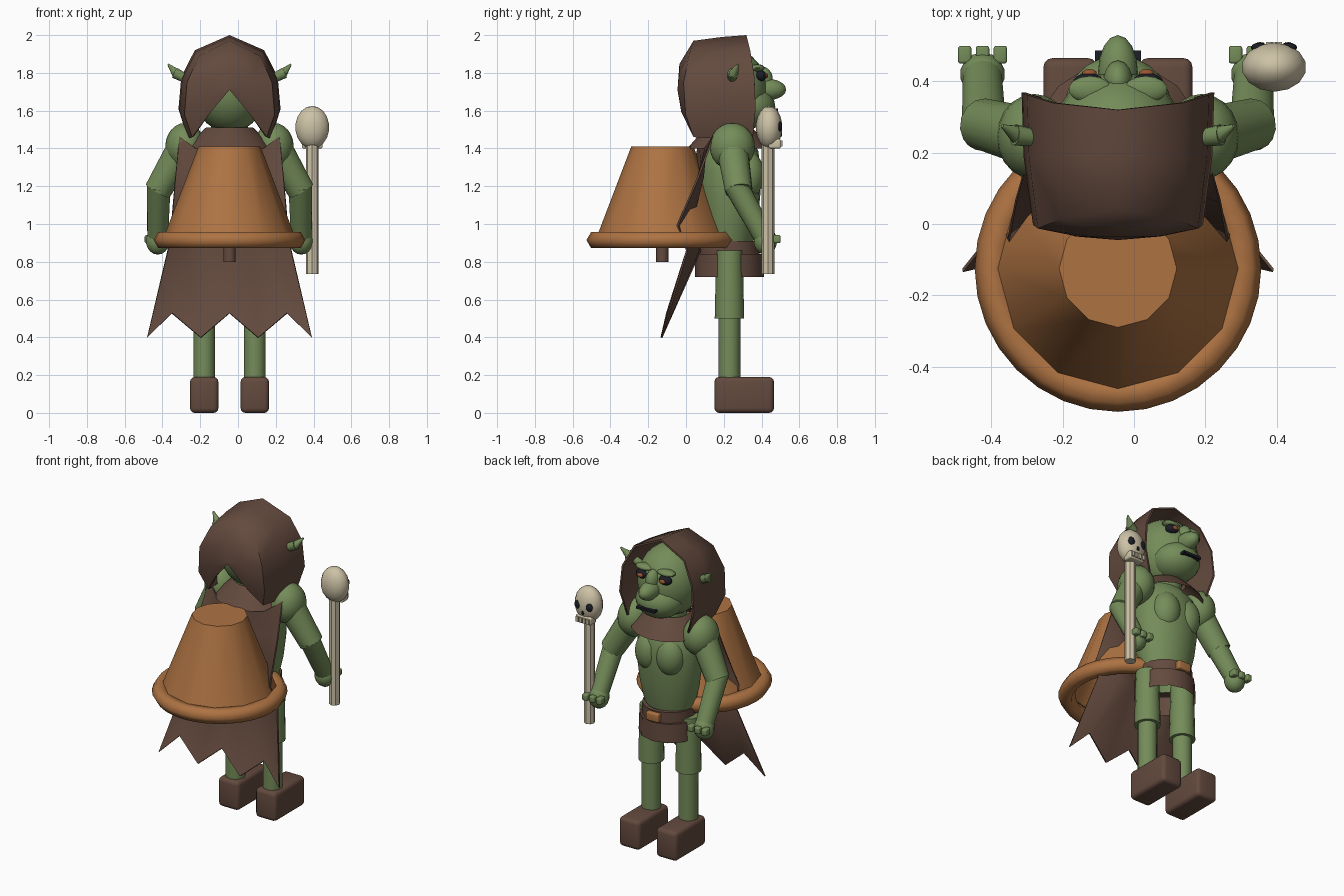
import bpy, bmesh, math
from mathutils import Vector, Matrix

if "Cube" in bpy.data.objects:
    bpy.data.objects.remove(bpy.data.objects["Cube"])

C = -0.045   # centre line of the body
Y = 0.23     # depth of the body axis


def material(name, rgb):
    m = bpy.data.materials.new(name)
    m.use_nodes = True
    m.diffuse_color = (*rgb, 1)
    m.node_tree.nodes["Principled BSDF"].inputs["Base Color"].default_value = (*rgb, 1)
    return m


SKIN = material("green_skin", (0.175, 0.262, 0.1))
CLOTH = material("brown_cloth", (0.125, 0.068, 0.048))
COPPER = material("copper", (0.42, 0.17, 0.055))
BONE = material("bone", (0.61, 0.54, 0.38))
BLACK = material("black", (0.012, 0.013, 0.02))
IRIS = material("orange_iris", (0.32, 0.09, 0.03))


def finish(name, bm, mat, angle=40):
    """Turn a bmesh into an object, smooth except at sharp edges."""
    bmesh.ops.recalc_face_normals(bm, faces=bm.faces)
    for f in bm.faces:
        f.smooth = True
    for e in bm.edges:
        e.smooth = len(e.link_faces) == 2 and e.calc_face_angle(0) < math.radians(angle)
    me = bpy.data.meshes.new(name)
    bm.to_mesh(me)
    bm.free()
    me.materials.append(mat)
    ob = bpy.data.objects.new(name, me)
    bpy.context.scene.collection.objects.link(ob)
    return ob


def ball(name, loc, size, mat, seg=20):
    bm = bmesh.new()
    bmesh.ops.create_uvsphere(bm, u_segments=seg, v_segments=seg // 2 + 2, radius=1)
    bmesh.ops.transform(bm, matrix=Matrix.LocRotScale(Vector(loc), None, Vector(size)), verts=bm.verts)
    return finish(name, bm, mat)


def box(name, loc, size, mat, bevel=0.0):
    bm = bmesh.new()
    bmesh.ops.create_cube(bm, size=1)
    bmesh.ops.transform(bm, matrix=Matrix.LocRotScale(Vector(loc), None, Vector(size)), verts=bm.verts)
    if bevel:
        bmesh.ops.bevel(bm, geom=bm.edges[:], offset=bevel, segments=3, profile=0.5, affect='EDGES')
    return finish(name, bm, mat)


def tube(name, a, b, r1, r2, mat, seg=14):
    a, b = Vector(a), Vector(b)
    bm = bmesh.new()
    bmesh.ops.create_cone(bm, cap_ends=True, segments=seg, radius1=r1, radius2=r2, depth=(b - a).length)
    rot = Vector((0, 0, 1)).rotation_difference(b - a)
    bmesh.ops.transform(bm, matrix=Matrix.LocRotScale((a + b) / 2, rot, None), verts=bm.verts)
    return finish(name, bm, mat)


def lathe(name, centre, profile, mat, seg=16, squash=1.0, closed=False, cap_top=False, angle=40):
    """Stack rings of (radius, height) around a vertical axis."""
    bm = bmesh.new()
    rings = []
    for r, z in profile:
        rings.append([bm.verts.new((centre[0] + r * math.cos(i * math.tau / seg),
                                    centre[1] + squash * r * math.sin(i * math.tau / seg), z))
                      for i in range(seg)])
    pairs = list(zip(rings, rings[1:])) + ([(rings[-1], rings[0])] if closed else [])
    for lo, hi in pairs:
        for i in range(seg):
            j = (i + 1) % seg
            bm.faces.new((lo[i], lo[j], hi[j], hi[i]))
    if cap_top:
        bm.faces.new(rings[-1])
    return finish(name, bm, mat, angle)


def sheet(name, rows, mat, thickness, angle=60):
    """Join rows of points into a thin cloth surface."""
    bm = bmesh.new()
    grid = [[bm.verts.new(p) for p in row] for row in rows]
    for lo, hi in zip(grid, grid[1:]):
        for i in range(len(lo) - 1):
            bm.faces.new((lo[i], lo[i + 1], hi[i + 1], hi[i]))
    ob = finish(name, bm, mat, angle)
    ob.modifiers.new("cloth_thickness", 'SOLIDIFY').thickness = thickness


# Torso, neck and collar
lathe("torso", (C, Y), [(0.14, 0.84), (0.165, 0.93), (0.19, 1.04), (0.205, 1.16), (0.21, 1.28), (0.19, 1.39),
                        (0.11, 1.47)], SKIN, 20, 0.8, cap_top=True)
tube("neck", (C, Y, 1.4), (C, Y, 1.58), 0.1, 0.1, SKIN)
lathe("collar", (C, Y), [(0.235, 1.4), (0.18, 1.46), (0.125, 1.51)], CLOTH, 16, 0.95)

# Belt, buckle and hip wrap
lathe("belt", (C, Y), [(0.166, 0.83), (0.166, 0.91), (0.14, 0.91)], CLOTH, 18, 0.98)
lathe("hip_wrap", (C, Y), [(0.187, 0.72), (0.183, 0.84), (0.12, 0.84)], CLOTH, 12, 0.98)
box("buckle", (C, Y + 0.168, 0.875), (0.09, 0.04, 0.055), COPPER, 0.008)

# Head and face
ball("head", (C, 0.22, 1.71), (0.195, 0.21, 0.225), SKIN, 24)
ball("muzzle", (C, 0.325, 1.62), (0.15, 0.148, 0.115), SKIN)
ball("nose_bridge", (C, 0.4, 1.765), (0.042, 0.06, 0.07), SKIN, 14)
ball("nose", (C, 0.425, 1.712), (0.056, 0.105, 0.058), SKIN, 16)
box("mouth", (C, 0.47, 1.603), (0.13, 0.034, 0.016), BLACK)

for side, s in (("left", -1), ("right", 1)):
    def at(off, y, z):
        return (C + s * off, y, z)

    # Eyes, brows and ears
    ball(side + "_eye_socket", at(0.083, 0.395, 1.785), (0.044, 0.03, 0.03), BLACK, 14)
    ball(side + "_iris", at(0.08, 0.423, 1.785), (0.022, 0.012, 0.014), IRIS, 10)
    ball(side + "_brow", at(0.078, 0.378, 1.826), (0.062, 0.038, 0.02), SKIN, 14)
    tube(side + "_ear", at(0.18, 0.235, 1.745), at(0.29, 0.25, 1.8), 0.02, 0.03, SKIN, 10)
    tube(side + "_ear_tip", at(0.28, 0.25, 1.795), at(0.325, 0.275, 1.845), 0.027, 0.005, SKIN, 10)

    # Chest and arms
    ball(side + "_chest", at(0.075, 0.325, 1.26), (0.092, 0.09, 0.125), SKIN)
    ball(side + "_shoulder", at(0.235, 0.245, 1.41), (0.105, 0.12, 0.125), SKIN)
    tube(side + "_upper_arm", at(0.25, 0.245, 1.4), at(0.38, 0.28, 1.175), 0.084, 0.073, SKIN)
    tube(side + "_forearm", at(0.375, 0.26, 1.21), at(0.38, 0.41, 0.94), 0.064, 0.056, SKIN)
    ball(side + "_hand", at(0.38, 0.42, 0.91), (0.064, 0.062, 0.072), SKIN, 14)
    for k in (-1, 0, 1):
        box(side + "_finger", at(0.38 + k * 0.05, 0.475, 0.92), (0.038, 0.05, 0.042), SKIN, 0.008)

    # Legs and shoes
    tube(side + "_thigh", at(0.134, Y, 0.5), at(0.134, Y, 0.86), 0.078, 0.07, SKIN)
    tube(side + "_shin", at(0.134, Y, 0.15), at(0.134, Y, 0.52), 0.058, 0.058, SKIN)
    box(side + "_shoe", at(0.134, 0.308, 0.095), (0.15, 0.315, 0.19), CLOTH, 0.025)

# Hood: an arch swept backwards, its back closed around a raised notch
half = [(0.22, 1.46), (0.265, 1.61), (0.25, 1.78), (0.18, 1.92)]
arch = [(-x, z) for x, z in half] + [(0, 2.0)] + [(x, z) for x, z in reversed(half)]
front = [(C + x * 1.02, 0.32 + 0.4 * (2 - z) * (z - 1.3), z) for x, z in arch]
middle = [(C + x, 0.19, z - 0.01) for x, z in arch]
back = [(C + x * 0.9, 0.04 - 0.055 * math.sin((z - 1.46) * 5.8), z - 0.03 * (z > 1.5)) for x, z in arch]
inner = [(C + x * 0.45, -0.025 - 0.01 * (z > 1.6), 1.71 + (z - 1.71) * 0.47) for x, z in arch]
sheet("hood", [front, middle, back, inner, [(C, -0.045, 1.71)] * len(arch)], CLOTH, 0.012)

# Cape: widening folded rows that end in a ragged hem, with raised outer corners
columns = [-1, -0.7, -0.35, 0, 0.35, 0.7, 1]
cape_rows = []
for z, width, centre_y, edge_y, fold in ((1.465, 0.265, 0.06, 0.14, 0), (1.25, 0.285, 0.03, 0.06, 0.05),
                                         (0.99, 0.305, -0.02, -0.05, 0.07), (0.86, 0.325, 0.01, 0.0, 0.07)):
    cape_rows.append([(C + c * width, centre_y + (edge_y - centre_y) * c * c + fold * math.sin(math.pi * abs(c)),
                       z - (0.06 if z > 1.4 and abs(c) < 1 else 0)) for c in columns])
cape_rows.append([(C + c * 0.435, -0.135 + 0.03 * (i % 2), 0.4 + 0.13 * (i % 2))
                  for i, c in enumerate(columns)])
sheet("cape", cape_rows, CLOTH, 0.01)

# Bell on the back with a rolled rim and a clapper
bell = (C, -0.125)
lathe("bell", bell, [(0.348, 0.93), (0.165, 1.41)], COPPER, 12, cap_top=True)
lathe("bell_rim", bell, [(0.352 + 0.05 * math.cos(i * math.tau / 6), 0.915 + 0.05 * math.sin(i * math.tau / 6))
                         for i in range(6)], COPPER, 32, closed=True, angle=70)
tube("bell_clapper", (*bell, 0.8), (*bell, 1.4), 0.033, 0.033, CLOTH, 10)

# Staff with a skull on top
SX, SY = 0.393, 0.435
tube("staff", (SX, SY, 0.735), (SX, SY, 1.45), 0.034, 0.034, BONE, 8)
ball("skull", (SX, SY + 0.005, 1.512), (0.092, 0.07, 0.113), BONE, 14)
box("skull_jaw", (SX, SY + 0.035, 1.425), (0.11, 0.065, 0.05), BONE, 0.01)
for k in (-1.5, -0.5, 0.5, 1.5):
    box("skull_tooth", (SX + k * 0.026, SY + 0.069, 1.425), (0.018, 0.014, 0.032), BONE)
for s in (-1, 1):
    ball("skull_eye", (SX + s * 0.04, SY + 0.06, 1.515), (0.025, 0.014, 0.028), BLACK, 12)
box("skull_nose", (SX, SY + 0.07, 1.475), (0.014, 0.009, 0.022), BLACK)
